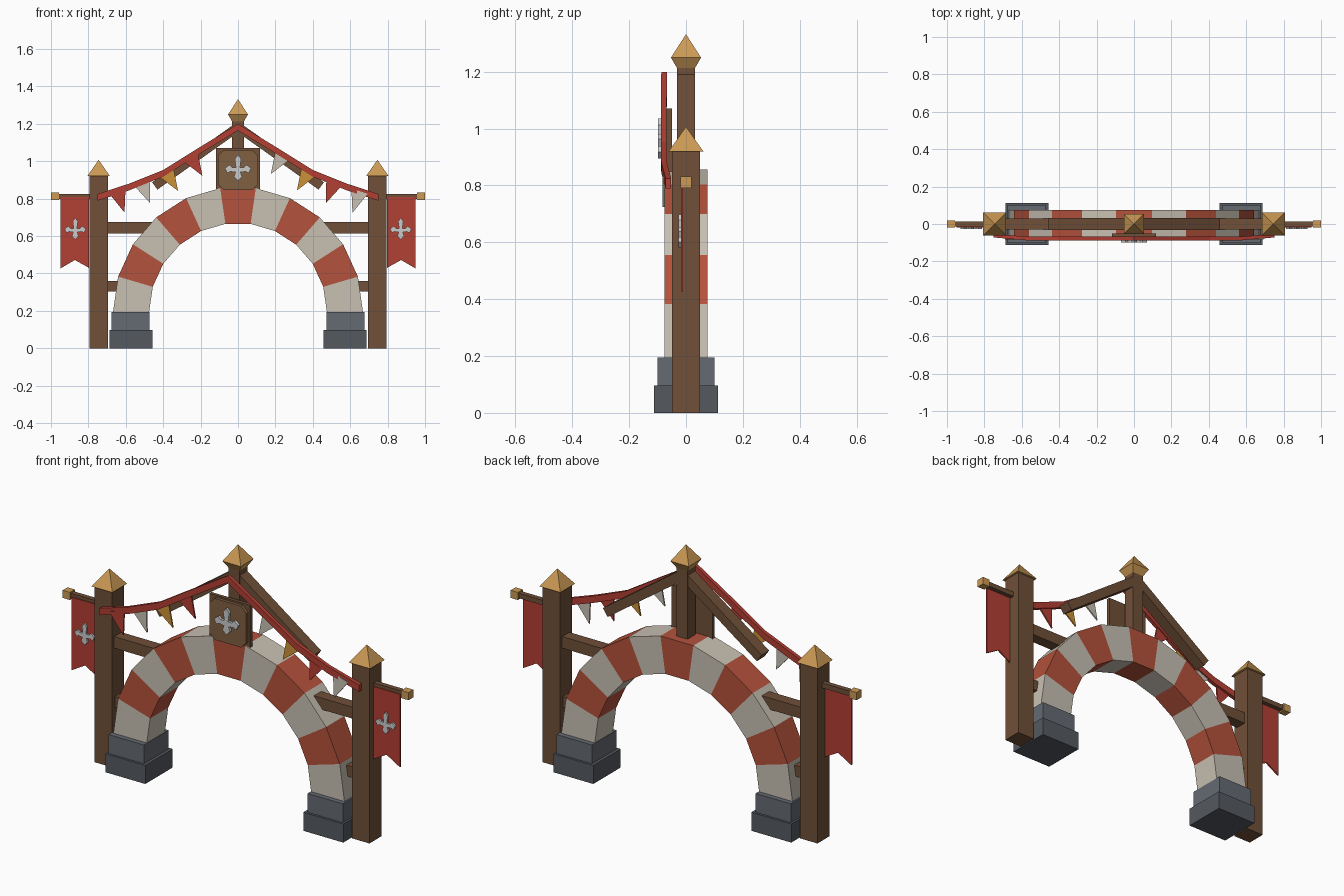
import bpy, math
from mathutils import Vector

if "Cube" in bpy.data.objects:
    bpy.data.objects.remove(bpy.data.objects["Cube"])


def material(name, r, g, b):
    m = bpy.data.materials.new(name)
    m.diffuse_color = (r, g, b, 1)
    m.use_nodes = True
    m.node_tree.nodes["Principled BSDF"].inputs["Base Color"].default_value = m.diffuse_color
    return m


WOOD = material("wood", .16, .08, .04)
PANEL = material("light_wood", .22, .115, .055)
BRICK = material("red_stone", .46, .085, .045)
PALE = material("pale_stone", .58, .53, .45)
STONE = material("grey_stone", .13, .145, .17)
DARK = material("dark_stone", .09, .10, .115)
GOLD = material("gold", .60, .32, .09)
CLOTH = material("red_cloth", .45, .05, .034)
YELLOW = material("yellow_cloth", .60, .29, .04)
SILVER = material("silver", .62, .62, .60)


def mesh(name, verts, faces, mat):
    me = bpy.data.meshes.new(name)
    me.from_pydata(verts, [], faces)
    me.materials.append(mat)
    ob = bpy.data.objects.new(name, me)
    bpy.context.collection.objects.link(ob)
    bpy.context.view_layer.objects.active = ob
    bpy.ops.object.mode_set(mode='EDIT')
    bpy.ops.mesh.select_all(action='SELECT')
    bpy.ops.mesh.normals_make_consistent(inside=False)
    bpy.ops.object.mode_set(mode='OBJECT')
    return ob


def plate(name, outline, y0, y1, mat):
    """Outline in x, z extruded from y0 to y1."""
    n = len(outline)
    verts = [(x, y, z) for y in (y0, y1) for x, z in outline]
    faces = [tuple(range(n)), tuple(range(2 * n - 1, n - 1, -1))]
    faces += [(i, (i + 1) % n, n + (i + 1) % n, n + i) for i in range(n)]
    return mesh(name, verts, faces, mat)


def box(name, x0, x1, y, z0, z1, mat):
    return plate(name, [(x0, z0), (x1, z0), (x1, z1), (x0, z1)], -y, y, mat)


def stacked(name, cx, rings, tip, mat):
    """Square rings (half width, z) closed with a pointed tip."""
    verts = [(cx + sx * h, sy * h, z) for h, z in rings
             for sx, sy in ((-1, -1), (1, -1), (1, 1), (-1, 1))]
    faces = [(0, 1, 2, 3)]
    for r in range(len(rings) - 1):
        a = 4 * r
        faces += [(a + i, a + (i + 1) % 4, a + 4 + (i + 1) % 4, a + 4 + i) for i in range(4)]
    verts.append((cx, 0, tip))
    t, a = len(verts) - 1, 4 * (len(rings) - 1)
    faces += [(a + i, a + (i + 1) % 4, t) for i in range(4)]
    return mesh(name, verts, faces, mat)


def emblem(name, cx, cz, s, y0, y1):
    half = [(.017, .047), (.011, .002), (.032, .002), (.046, .016), (.070, -.002),
            (.058, -.028), (.040, -.020), (.013, -.024), (.022, -.048)]
    pts = [(0, .07)] + half + [(0, -.07)] + [(-x, z) for x, z in reversed(half)]
    plate(name, [(cx + s * x, cz + s * z) for x, z in pts], y0, y1, SILVER)


# Striped arch of wedge stones
N, R_OUT, R_IN, SPRING = 11, .668, .475, .195
for k in range(N):
    a, b = math.pi * k / N, math.pi * (k + 1) / N
    pts = [(r * math.cos(t), SPRING + r * math.sin(t))
           for r, t in ((R_IN, a), (R_OUT, a), (R_OUT, b), (R_IN, b))]
    plate(f"arch_stone_{k}", pts, -.075, .075, BRICK if k % 2 else PALE)

for side, s in (("left", -1), ("right", 1)):
    # Footings
    box(side + "_lower_footing", s * .457, s * .688, .113, 0, .097, DARK)
    box(side + "_upper_footing", s * .473, s * .677, .101, .097, .195, STONE)
    # Posts, caps and rails
    box(side + "_post", s * .695, s * .795, .05, 0, .925, WOOD)
    stacked(side + "_post_cap", s * .745, [(.061, .92)], 1.007, GOLD)
    box(side + "_upper_rail", s * .46, s * .70, .03, .615, .675, WOOD)
    box(side + "_lower_rail", s * .60, s * .70, .025, .303, .36, WOOD)
    # Banner pole, knob and swallowtail banner
    box(side + "_banner_pole", s * .79, s * .96, .013, .799, .825, WOOD)
    box(side + "_pole_knob", s * .958, s * 1.0, .02, .792, .832, GOLD)
    plate(side + "_banner", [(s * .797, .808), (s * .949, .808), (s * .949, .427),
                             (s * .872, .472), (s * .797, .430)], -.018, -.010, CLOTH)
    emblem(side + "_banner_emblem", s * .87, .64, .82, -.027, -.017)
    # Rafter
    foot, top = Vector((s * .445, .868)), Vector((0, 1.183))
    d = (top - foot).normalized() * .024
    n = Vector((-d.y, d.x))
    rise = Vector((0, abs(n.length ** 2 / n.y)))
    plate(side + "_rafter", [foot - n, top - rise, top + rise, foot + n] if s < 0 else
          [foot + n, top - rise, top + rise, foot - n], -.031, .031, WOOD)

# King post and finial
box("king_post", -.032, .032, .032, .83, 1.215, WOOD)
stacked("finial", 0, [(.031, 1.212), (.053, 1.25)], 1.332, GOLD)

# Sign board
box("sign_board", -.118, .118, .009, .835, 1.07, WOOD).location.y = -.059
c, w, h, cut = .953, .106, .108, .03
octagon = [(sx * x, c + sz * z) for sx, sz, pair in
           ((1, 1, 0), (-1, 1, 1), (-1, -1, 0), (1, -1, 1))
           for x, z in (((w, h - cut), (w - cut, h)) if not pair
                        else ((w - cut, h), (w, h - cut)))]
plate("sign_panel", octagon, -.084, -.066, PANEL)
emblem("sign_emblem", 0, .965, 1.0, -.098, -.083)

# Sagging ribbon
half = [(.20, 1.06, -.078), (.40, .935, -.078), (.58, .863, -.077), (.75, .807, -.062)]
path = [(-x, z, y) for x, z, y in reversed(half)] + [(0, 1.182, -.077)] + half
verts, faces = [], []
for x, z, y in path:
    verts += [(x, y - .010, z - .018), (x, y + .010, z - .018),
              (x, y + .010, z + .018), (x, y - .010, z + .018)]
for i in range(len(path) - 1):
    a = 4 * i
    faces += [(a + j, a + (j + 1) % 4, a + 4 + (j + 1) % 4, a + 4 + j) for j in range(4)]
e = len(verts) - 4
faces += [(0, 1, 2, 3), (e, e + 1, e + 2, e + 3)]
mesh("ribbon", verts, faces, CLOTH)


def ribbon_at(x):
    for p, q in zip(path, path[1:]):
        if p[0] <= x <= q[0]:
            t = (x - p[0]) / (q[0] - p[0])
            return Vector((x, p[1] + t * (q[1] - p[1]))), Vector((q[0] - p[0], q[1] - p[1])).normalized()


# Pennants hanging square to the ribbon
colours = [CLOTH, PALE, YELLOW]
for i, x in enumerate((-.645, -.515, -.385, -.255, .24, .38, .515, .65)):
    p, d = ribbon_at(x)
    down = Vector((d.y, -d.x))
    mat = colours[i % 3] if i < 4 else (PALE, YELLOW, CLOTH, PALE)[i - 4]
    plate(f"pennant_{i}", [p - d * .046, p + d * .046, p + down * .122], -.082, -.074, mat)
